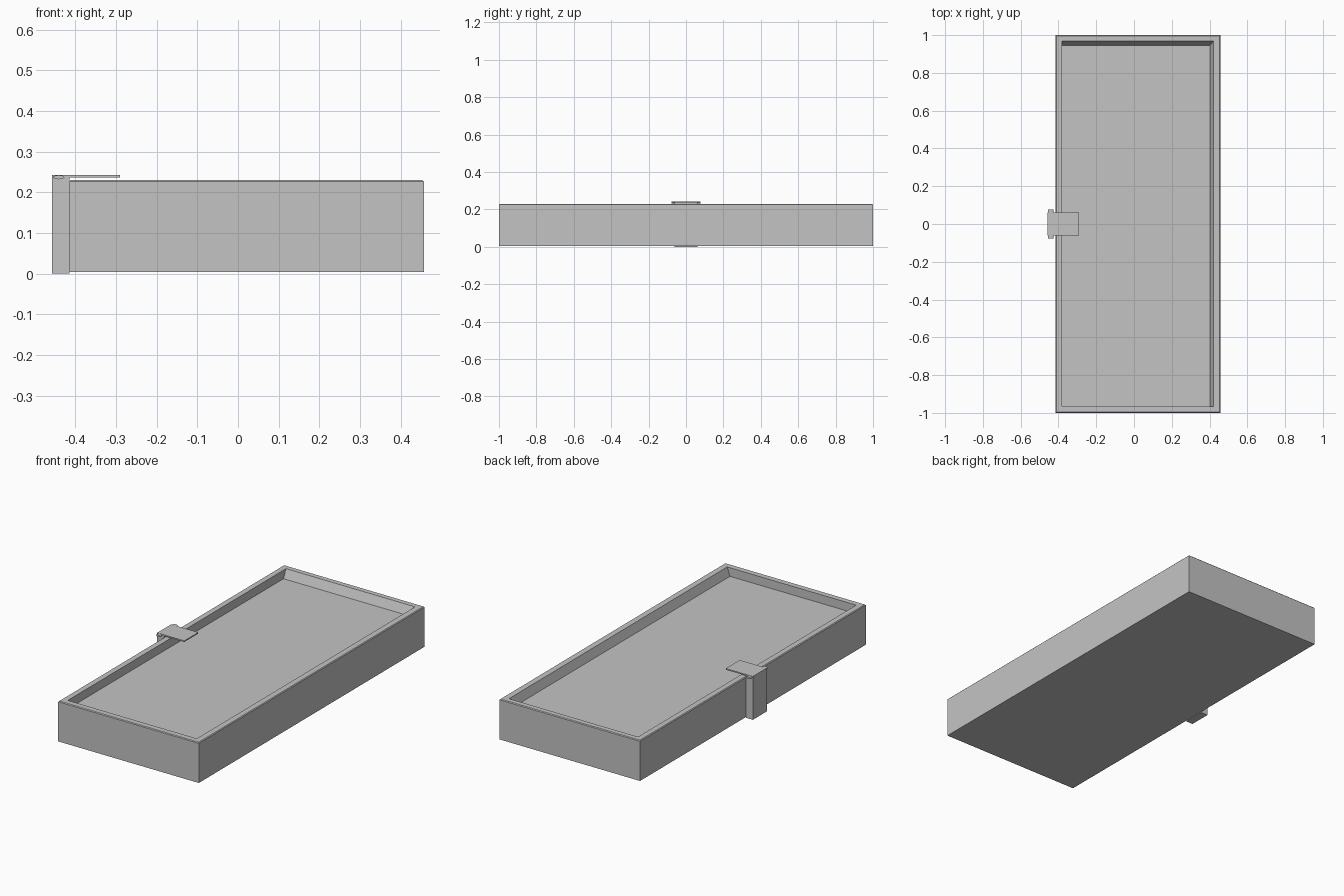
import bpy
import bmesh

if "Cube" in bpy.data.objects:
    bpy.data.objects.remove(bpy.data.objects["Cube"], do_unlink=True)

# Single grey finish
grey = bpy.data.materials.new("plain grey")
grey.use_nodes = True
grey.diffuse_color = (0.55, 0.55, 0.55, 1)
grey.node_tree.nodes["Principled BSDF"].inputs["Base Color"].default_value = grey.diffuse_color


def finish(name, bm):
    bmesh.ops.recalc_face_normals(bm, faces=bm.faces)
    mesh = bpy.data.meshes.new(name)
    bm.to_mesh(mesh)
    bm.free()
    mesh.materials.append(grey)
    obj = bpy.data.objects.new(name, mesh)
    bpy.context.collection.objects.link(obj)
    return obj


def box(name, x0, x1, y0, y1, z0, z1):
    bm = bmesh.new()
    bmesh.ops.create_cube(bm, size=1)
    for v in bm.verts:
        v.co.x = x1 if v.co.x > 0 else x0
        v.co.y = y1 if v.co.y > 0 else y0
        v.co.z = z1 if v.co.z > 0 else z0
    return finish(name, bm)


def stacked_rectangles(name, levels):
    """Skin a column of rectangles given as x0, x1, y0, y1, z."""
    bm = bmesh.new()
    rings = []
    for x0, x1, y0, y1, z in levels:
        corners = ((x0, y0), (x1, y0), (x1, y1), (x0, y1))
        rings.append([bm.verts.new((x, y, z)) for x, y in corners])
    for a, b in zip(rings, rings[1:]):
        for i in range(4):
            j = (i + 1) % 4
            bm.faces.new((a[i], a[j], b[j], b[i]))
    bm.faces.new(rings[0][::-1])
    bm.faces.new(rings[-1])
    return finish(name, bm)


# Shallow tray: outer walls, softened rim, inner walls and recessed floor
stacked_rectangles("tray", [
    (-0.415, 0.457, -1.0, 1.0, 0.004),
    (-0.415, 0.457, -1.0, 1.0, 0.226),
    (-0.411, 0.453, -0.996, 0.996, 0.23),
    (-0.38, 0.42, -0.965, 0.968, 0.23),
    (-0.38, 0.403, -0.965, 0.946, 0.182),
])

# Clip on the long side: upright, flat tab over the rim and hinge pin
box("clip_upright", -0.458, -0.415, -0.062, 0.062, 0.0, 0.242)
box("clip_tab", -0.458, -0.29, -0.062, 0.062, 0.236, 0.243)

bpy.ops.mesh.primitive_cylinder_add(vertices=24, radius=1, depth=2,
                                    location=(-0.441, 0, 0.237),
                                    rotation=(1.570796, 0, 0))
pin = bpy.context.object
pin.name = "clip_hinge_pin"
pin.scale = (0.014, 0.005, 0.078)
pin.data.materials.append(grey)
bpy.ops.object.shade_smooth_by_angle()
